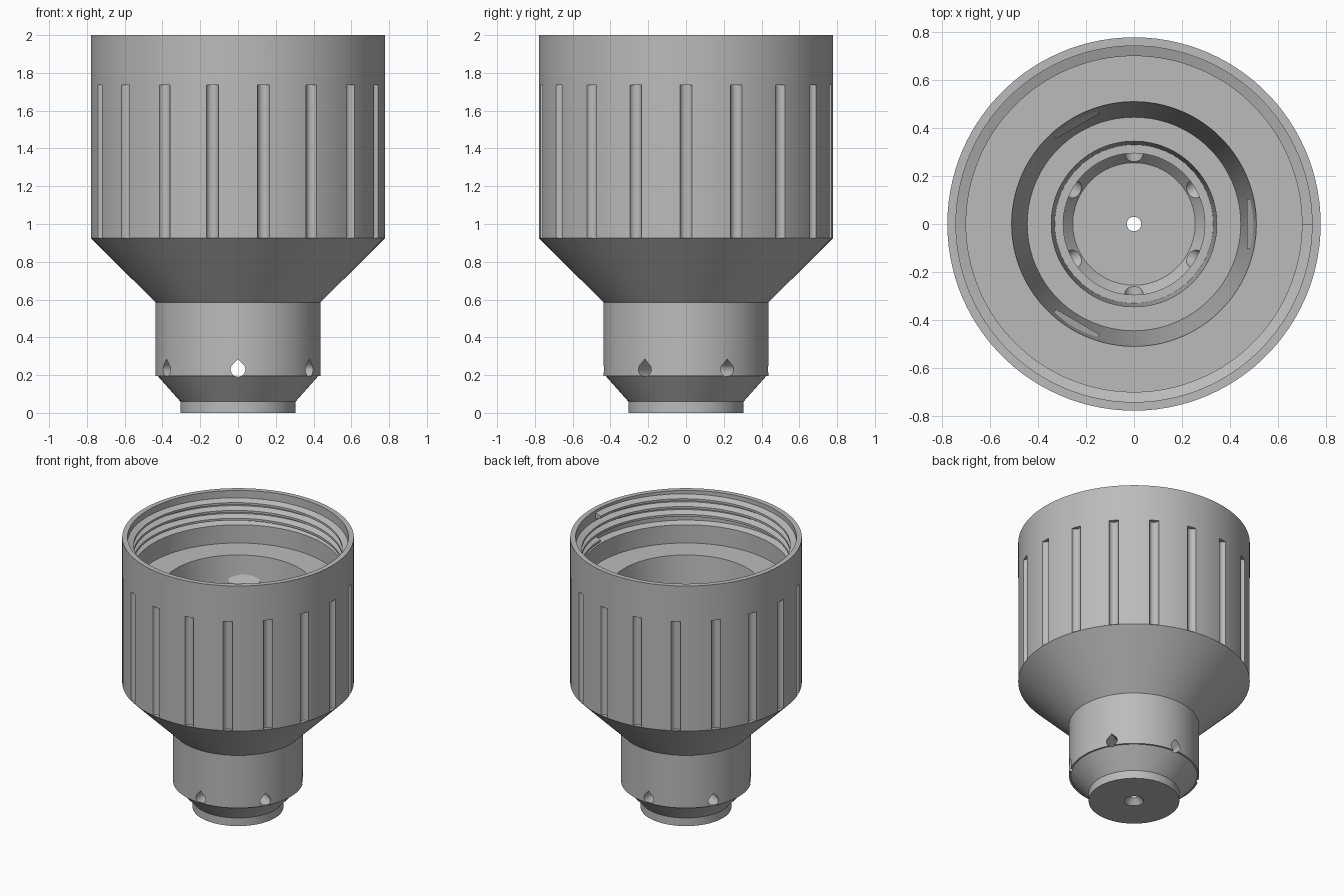
import bpy, bmesh, math
from mathutils import Matrix, Vector

if "Cube" in bpy.data.objects:
    bpy.data.objects.remove(bpy.data.objects["Cube"])

grey = bpy.data.materials.new("plain grey")
grey.use_nodes = True
grey.diffuse_color = (0.5, 0.5, 0.5, 1)
grey.node_tree.nodes["Principled BSDF"].inputs["Base Color"].default_value = (0.5, 0.5, 0.5, 1)

SEGMENTS = 108
UP = Vector((0, 0, 1))


def finish(name, bm):
    bmesh.ops.recalc_face_normals(bm, faces=bm.faces)
    mesh = bpy.data.meshes.new(name)
    bm.to_mesh(mesh)
    bm.free()
    mesh.materials.append(grey)
    obj = bpy.data.objects.new(name, mesh)
    bpy.context.collection.objects.link(obj)
    return obj


def activate(obj):
    bpy.ops.object.select_all(action='DESELECT')
    obj.select_set(True)
    bpy.context.view_layer.objects.active = obj


def smooth(obj):
    activate(obj)
    bpy.ops.object.shade_smooth_by_angle(angle=math.radians(30))


def bridge(bm, a, b):
    for i in range(len(a)):
        j = (i + 1) % len(a)
        bm.faces.new((a[i], a[j], b[j], b[i]))


def lathe(name, profile):
    """Revolve a closed (radius, height) loop about z."""
    bm = bmesh.new()
    rings = []
    for k in range(SEGMENTS):
        a = math.tau * k / SEGMENTS
        rings.append([bm.verts.new((r * math.cos(a), r * math.sin(a), z)) for r, z in profile])
    for k in range(SEGMENTS):
        bridge(bm, rings[k], rings[(k + 1) % SEGMENTS])
    return finish(name, bm)


def prism(bm, outline, start, end, axes):
    """Extrude a flat outline along the third of the given axes."""
    u, v, w = axes
    a, b = [[bm.verts.new(u * p + v * q + w * d) for p, q in outline] for d in (start, end)]
    bridge(bm, a, b)
    bm.faces.new(a)
    bm.faces.new(b)


def directions(count, offset=0.0):
    """Yield evenly spaced radial and tangent vectors."""
    for k in range(count):
        a = math.tau * k / count + offset
        yield Vector((math.cos(a), math.sin(a), 0)), Vector((-math.sin(a), math.cos(a), 0))


def arc(cx, cy, radius, start, end, steps):
    angles = [math.radians(start + (end - start) * i / steps) for i in range(steps + 1)]
    return [(cx + radius * math.cos(a), cy + radius * math.sin(a)) for a in angles]


# Body: outside from the foot up to the rim, then down the stepped inside
outside = [(0.065, 0), (0.305, 0), (0.305, 0.06), (0.425, 0.195), (0.437, 0.195),
           (0.437, 0.585), (0.778, 0.925), (0.778, 2.0)]
inside = [(0.742, 2.0), (0.742, 1.78), (0.70, 1.765), (0.70, 1.63), (0.51, 1.63),
          (0.445, 0.92), (0.345, 0.92), (0.33, 0.33), (0.295, 0.33), (0.295, 0.23),
          (0.255, 0.185), (0.03, 0.185), (0.03, 0.04)]
body = lathe("body", outside + inside)

# Cutters: grip grooves and teardrop drain holes
bm = bmesh.new()
for radial, tangent in directions(18):
    prism(bm, arc(0.783, 0, 0.033, 0, 345, 23), 0.927, 1.735, (radial, tangent, UP))
teardrop = arc(0, 0.23, 0.039, 150, 390, 16) + [(0, 0.285)]
for radial, tangent in directions(6, math.pi / 2):
    prism(bm, teardrop, 0.24, 0.5, (tangent, UP, radial))
cutter = finish("cutter", bm)
cutter.hide_render = True

cut = body.modifiers.new("cut", 'BOOLEAN')
cut.operation = 'DIFFERENCE'
cut.solver = 'EXACT'
cut.object = cutter
activate(body)
bpy.ops.object.modifier_apply(modifier=cut.name)
bpy.data.objects.remove(cutter)
smooth(body)

# Internal screw thread: a tapered ridge swept along a helix
bm = bmesh.new()
ridge = [(0.748, -0.026), (0.70, -0.008), (0.70, 0.008), (0.748, 0.026)]
turns, pitch, bottom = 3, 0.058, 1.785
sections = []
for k in range(turns * SEGMENTS + 1):
    a = math.tau * k / SEGMENTS
    z = bottom + pitch * k / SEGMENTS
    sections.append([bm.verts.new((r * math.cos(a), r * math.sin(a), z + h)) for r, h in ridge])
for a, b in zip(sections, sections[1:]):
    bridge(bm, a, b)
bm.faces.new(sections[0])
bm.faces.new(sections[-1])
smooth(finish("screw_thread", bm))

# Three catch tabs on the wall of the inner socket
bm = bmesh.new()
tab = [(0.47, 1.40), (0.52, 1.40), (0.52, 1.50), (0.502, 1.50), (0.47, 1.44)]
for radial, tangent in directions(3):
    prism(bm, tab, -0.105, 0.105, (radial, UP, tangent))
finish("catch_tabs", bm)
